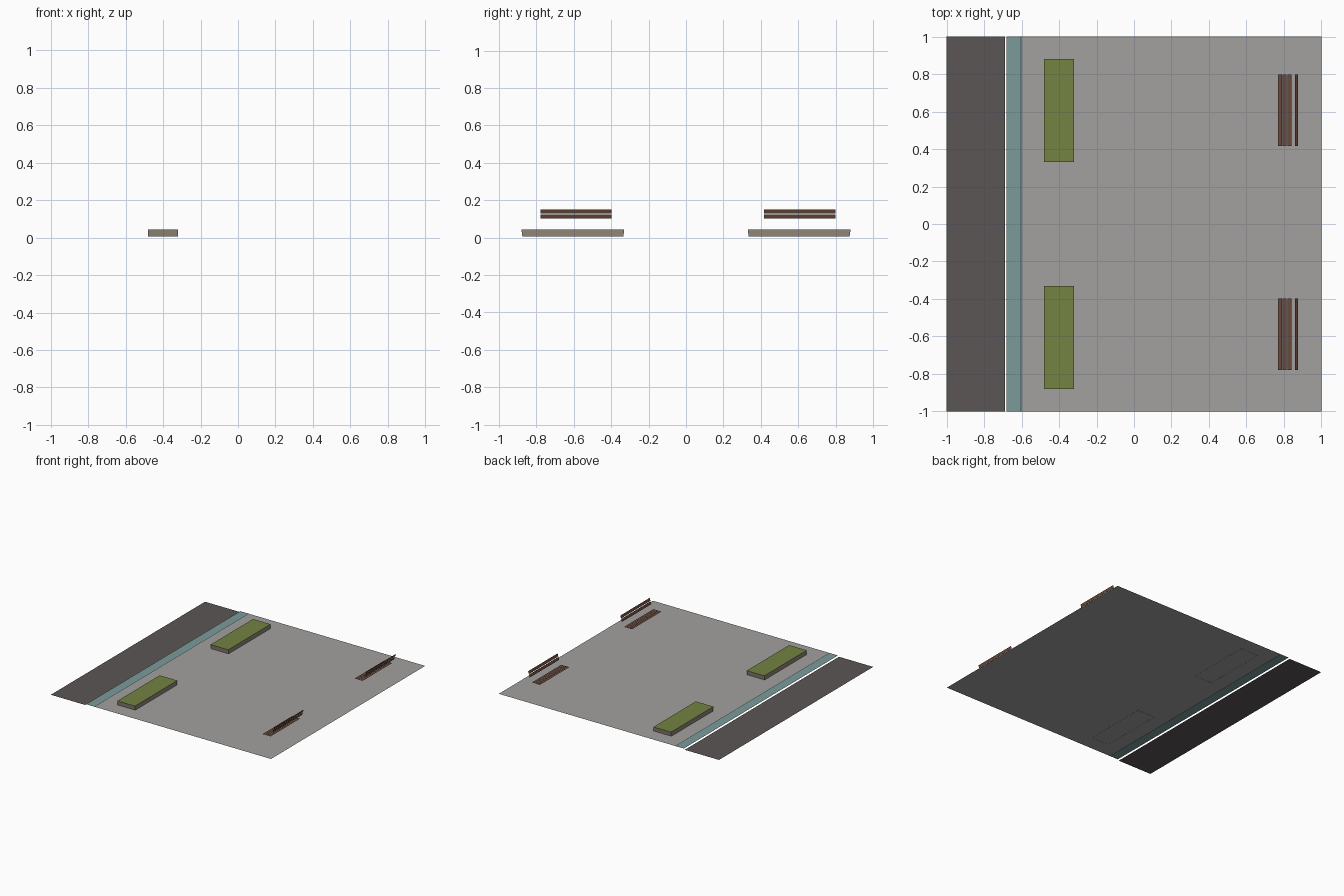
import bpy, bmesh

if "Cube" in bpy.data.objects:
    bpy.data.objects.remove(bpy.data.objects["Cube"])


def srgb(h):
    c = [int(h[i:i + 2], 16) / 255 for i in (0, 2, 4)]
    return [v / 12.92 if v <= 0.04045 else ((v + 0.055) / 1.055) ** 2.4 for v in c] + [1]


def material(name, h):
    m = bpy.data.materials.new(name)
    m.diffuse_color = srgb(h)
    m.use_nodes = True
    m.node_tree.nodes["Principled BSDF"].inputs["Base Color"].default_value = m.diffuse_color
    return m


ASPHALT = material("asphalt", "5C5656")
KERB = material("kerb teal", "7C9A9A")
SEAM = material("dark teal", "3A5054")
PAVING = material("paving grey", "A2A19F")
GRASS = material("grass green", "738343")
STONE = material("planter stone", "8F8678")
WOOD = material("bench wood", "6B4A3C")


def make(name, bm, *mats):
    me = bpy.data.meshes.new(name)
    bm.to_mesh(me)
    bm.free()
    for m in mats:
        me.materials.append(m)
    ob = bpy.data.objects.new(name, me)
    bpy.context.collection.objects.link(ob)
    return ob


def sheet(bm, x0, x1, y0, y1, z0, z1):
    """Flat quad running along y; z goes from z0 at x0 to z1 at x1."""
    bm.faces.new([bm.verts.new(p) for p in
                  ((x0, y0, z0), (x1, y0, z1), (x1, y1, z1), (x0, y1, z0))])


# ground strips: road lies lower, open gap at the kerb
for name, x0, x1, z, mat in (
        ("road", -1, -0.689, 0.0, ASPHALT),
        ("kerb", -0.68, -0.606, 0.008, KERB),
        ("kerb_seam", -0.606, -0.600, 0.008, SEAM),
        ("pavement", -0.600, 1, 0.008, PAVING)):
    bm = bmesh.new()
    sheet(bm, x0, x1, -1, 1, z, z)
    make(name, bm, mat)

# planters: stone sides, grass top, open bottom
for i, yc in enumerate((-0.605, 0.605)):
    bm = bmesh.new()
    bmesh.ops.create_cube(bm, size=1)
    for v in bm.verts:
        low = v.co.z < 0
        v.co = (-0.40 + v.co.x * 0.16,
                yc + v.co.y * (0.54 if low else 0.55),
                0.007 if low else 0.043)
    bm.normal_update()
    for f in list(bm.faces):
        if f.normal.z < -0.9:
            bm.faces.remove(f)
        else:
            f.material_index = 1 if f.normal.z > 0.9 else 0
    make(f"planter_{i + 1}", bm, STONE, GRASS)

# benches: thin slats, three for the seat and two leaning for the back
for i, yc in enumerate((-0.588, 0.607)):
    y0, y1 = yc - 0.191, yc + 0.191
    bm = bmesh.new()
    for x in (0.768, 0.793, 0.819):
        sheet(bm, x, x + 0.022, y0, y1, 0.066, 0.066)
    make(f"bench_seat_{i + 1}", bm, WOOD)
    bm = bmesh.new()
    for x, z in ((0.860, 0.102), (0.868, 0.128)):
        sheet(bm, x, x + 0.007, y0, y1, z, z + 0.022)
    make(f"bench_back_{i + 1}", bm, WOOD)
